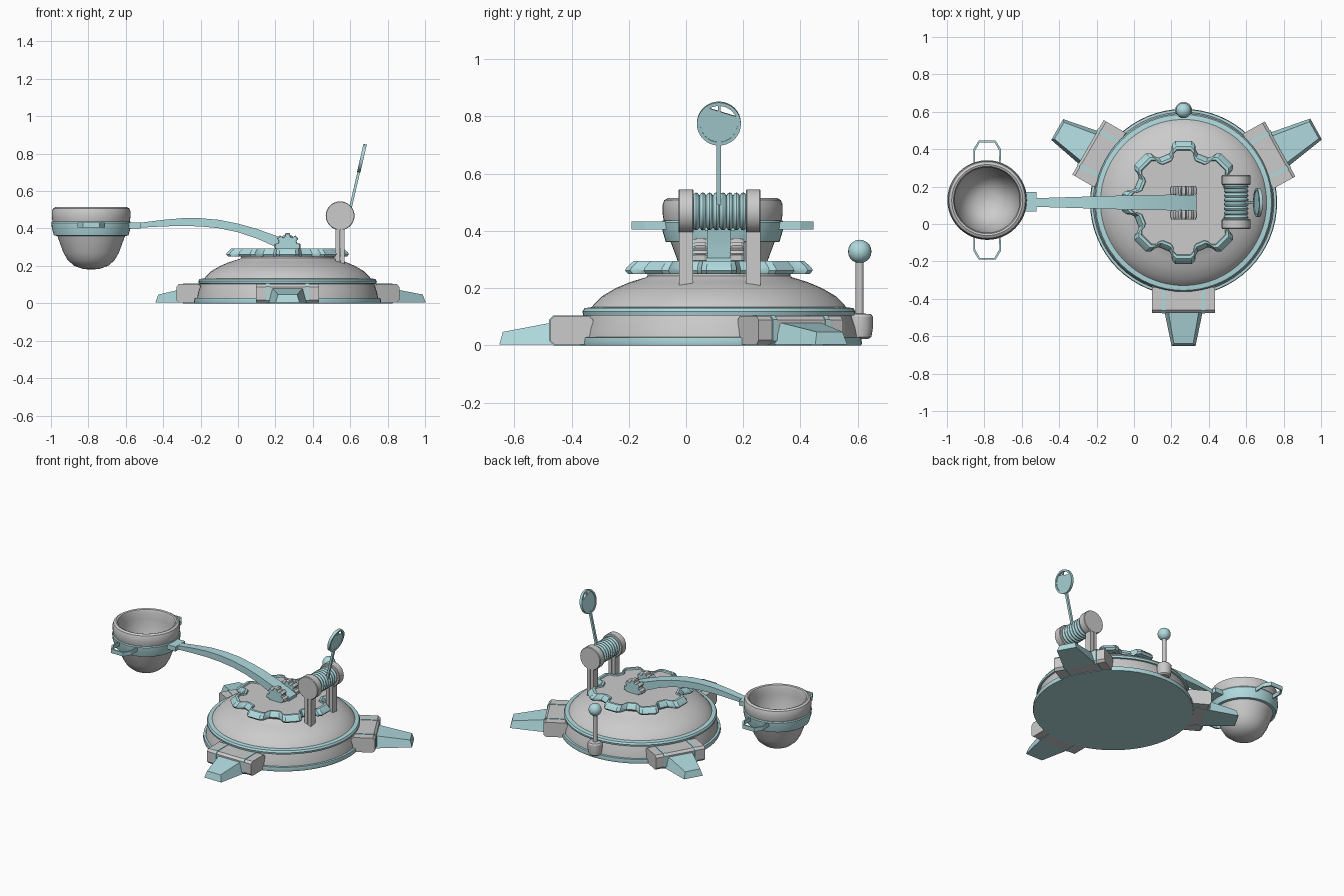
import bpy, bmesh
from math import sin, cos, pi, radians
from mathutils import Matrix, Vector

if "Cube" in bpy.data.objects:
    bpy.data.objects.remove(bpy.data.objects["Cube"])

TEAL = bpy.data.materials.new("teal")
TEAL.diffuse_color = (0.43, 0.70, 0.73, 1)
TEAL.use_nodes = True
TEAL.node_tree.nodes["Principled BSDF"].inputs["Base Color"].default_value = TEAL.diffuse_color
CX, CY = 0.265, 0.115
T = Matrix.Translation
AXIS_Y = Matrix.Rotation(pi / 2, 4, 'X')   # local z -> -y


def loft(name, rings, mat=None, m=Matrix(), loop=False):
    """Skin a list of closed rings, capping both ends unless looped."""
    bm = bmesh.new()
    rows = [[bm.verts.new(m @ Vector(p)) for p in r] for r in rings]
    n = len(rows[0])
    pairs = list(zip(rows, rows[1:])) + ([(rows[-1], rows[0])] if loop else [])
    for a, b in pairs:
        for i in range(n):
            j = (i + 1) % n
            bm.faces.new((a[i], a[j], b[j], b[i]))
    if not loop:
        bm.faces.new(rows[0])
        bm.faces.new(rows[-1])
    bmesh.ops.recalc_face_normals(bm, faces=bm.faces)
    me = bpy.data.meshes.new(name)
    bm.to_mesh(me)
    bm.free()
    if mat:
        me.materials.append(mat)
    ob = bpy.data.objects.new(name, me)
    bpy.context.collection.objects.link(ob)
    return ob


def lathe(name, prof, mat=None, m=Matrix(), n=48, loop=False):
    return loft(name, [[(r * cos(2 * pi * i / n), r * sin(2 * pi * i / n), z) for i in range(n)]
                       for r, z in prof], mat, m, loop)


def box(name, lo, hi, mat=None, m=Matrix()):
    (a, b, c), (d, e, f) = lo, hi
    return loft(name, [[(a, b, z), (d, b, z), (d, e, z), (a, e, z)] for z in (c, f)], mat, m)


def prism_y(name, pts, y0, y1, mat=None, m=Matrix()):
    return loft(name, [[(x, y, z) for x, z in pts] for y in (y0, y1)], mat, m)


def gear(name, steps, teeth, root, tip, mat=None, m=Matrix(), loop=False):
    """Toothed outline; steps are (scale, z) levels."""
    w = 360 / teeth
    shape = [(-.36, 0), (-.29, .3), (-.25, .75), (-.17, 1), (.17, 1), (.25, .75), (.29, .3), (.36, 0)]
    out = []
    for k in range(teeth):
        for f, h in shape:
            a, r = radians(w * (k + f)), root + (tip - root) * h
            out.append((r * cos(a), r * sin(a)))
    return loft(name, [[(x * s, y * s, z) for x, y in out] for s, z in steps], mat, m, loop)


# Round base
C = T((CX, CY, 0))
lathe("base_skirt", [(.497, 0), (.5, .008), (.497, .028), (.47, .03)], TEAL, C, 64)
lathe("base_wall", [(.484, .025), (.478, .06), (.462, .108)], None, C, 64)
lathe("base_band", [(.45, .102), (.474, .105), (.477, .118), (.47, .13), (.44, .134)], TEAL, C, 64)
lathe("dome", [(.45, .125), (.438, .142), (.408, .172), (.36, .2), (.31, .221), (.255, .238),
               (.25, .242), (.25, .262)], None, C, 64)

# Toothed turntable with a sunken plate
gear("turntable_rim", [(.97, .25), (1, .262), (.985, .272), (.91, .294), (.86, .294), (.84, .28), (.84, .25)],
     8, .272, .331, TEAL, C, True)
gear("turntable_plate", [(.86, .255), (.86, .285)], 8, .272, .331, None, C)

# Three feet around the base
for name, ang, tip in (("front", -90, .767), ("right", 29, .81), ("left", 150, .78)):
    m = C @ Matrix.Rotation(radians(ang), 4, 'Z')
    side = [(.44, .003), (.575, .003), (.59, .018), (.59, .088), (.575, .102), (.455, .102), (.44, .09)]
    prism_y(name + "_foot_block", side, -.168, .168, None, m)
    big = [(.515 + (x - .515) * 1.05, .0525 + (z - .0525) * 1.06) for x, z in side]
    for s in (-1, 1):
        prism_y(name + "_foot_stripe", big, s * .105 - .009, s * .105 + .009, TEAL, m)
    loft(name + "_foot_toe", [
        [(x, -w, .003), (x, w, .003), (x - d, w * .8, z), (x - d, -w * .8, z)]
        for x, w, z, d in ((.57, .105, .082, 0), (tip, .064, .047, .012))], TEAL, m)

# Lever with ball at the back
B = T((CX, .607, 0))
lathe("lever_socket", [(.03, .022), (.041, .03), (.046, .06), (.046, .1), (.04, .109), (.015, .111)], None, B, 20)
lathe("lever_rod", [(.014, .1), (.014, .31)], None, B, 12)
lathe("lever_ball", [(max(.041 * sin(a * pi / 10), .0005), .328 - .041 * cos(a * pi / 10))
                     for a in range(11)], TEAL, B, 20)

# Arm hinge: toothed cheeks with teal faces
for y in (.05, .178):
    m = T((CX, y, .306)) @ AXIS_Y
    gear("hinge_cheek", [(.94, -.021), (1, -.015), (1, .015), (.94, .021)], 8, .054, .07, None, m)
    for s in (-1, 1):
        gear("hinge_face", [(.95, s * .018), (.93, s * .025)], 8, .054, .07, TEAL, m)
lathe("hinge_axle", [(.025, -.085), (.025, .085)], TEAL, T((CX, CY, .306)) @ AXIS_Y, 16)

# Curved throwing arm: (x, bottom, top, half width)
path = [(.335, .272, .305, .043), (.27, .275, .335, .043), (.2, .302, .362, .042), (.1, .347, .398, .04),
        (0, .38, .426, .038), (-.1, .401, .446, .036), (-.2, .411, .455, .033), (-.3, .414, .455, .03),
        (-.4, .411, .446, .027), (-.53, .404, .43, .023)]
loft("arm", [[(x, CY - w, b), (x, CY + w, b), (x, CY + w, t), (x, CY - w, t)] for x, b, t, w in path], TEAL)
box("arm_bracket", (-.6, .066, .4), (-.52, .17, .432), TEAL)

# Bucket
K = T((-.785, .128, 0))
lathe("bucket", [(.002, .18), (.045, .184), (.09, .2), (.125, .23), (.148, .27), (.17, .33), (.185, .37),
                 (.205, .43), (.21, .46), (.21, .49), (.204, .507), (.19, .515), (.18, .511), (.174, .495),
                 (.174, .45), (.163, .38), (.14, .3), (.1, .24), (.05, .215), (.002, .21)], None, K)
lathe("bucket_band", [(.175, .36), (.199, .362), (.21, .4), (.213, .43), (.209, .437), (.185, .437),
                      (.17, .36)], TEAL, K, loop=True)
for s in (-1, 1):
    pts = [(-.072, .19), (-.074, .272), (-.045, .318), (.045, .318), (.074, .272), (.072, .19)]
    loft("bucket_handle", [[(x * f, s * (y - g), z) for f, g, z in
                            ((1, 0, .405), (1, 0, .432), (.88, .009, .432), (.88, .009, .405))]
                           for x, y in pts], TEAL, K)

# Winch: posts, cheeks and coiled drum
WX, WZ = .546, .468
for y in (0, .235):
    lathe("winch_cheek", [(.074, -.026), (.077, -.022), (.077, .022), (.074, .026)], None,
          T((WX, y, WZ)) @ AXIS_Y, 32)
    for s in (-1, 1):
        box("winch_post", (WX + s * .013 - .0115, y - .025, .2), (WX + s * .013 + .0115, y + .025, WZ), None)
coil = [(.05, -.1)]
for k in range(8):
    z = -.094 + k * .0235
    coil += [(.056, z), (.064, z + .006), (.066, z + .0118), (.064, z + .0175)]
coil += [(.056, .094), (.05, .1)]
lathe("winch_coil", coil, TEAL, T((WX, .1175, WZ)) @ AXIS_Y, 28)

# Sighting disc on a leaning stalk, open near the top
S = T((.6625, CY, .775)) @ Matrix.Rotation(radians(13), 4, 'Y')
box("sight_stalk", (-.007, -.008, -.29), (.007, .008, -.066), TEAL, S)
lathe("sight_ring", [(.077, -.009), (.077, .009), (.065, .009), (.065, -.009)], TEAL,
      S @ Matrix.Rotation(pi / 2, 4, 'Y'), 32, True)
arc = [radians(124 + 257 * i / 24) for i in range(25)]
loft("sight_plate", [[(x, .068 * cos(a), .068 * sin(a)) for a in arc] for x in (-.005, .005)], TEAL, S)
box("sight_spoke", (-.005, -.004, .03), (.005, .006, .07), TEAL, S)

# Smooth the round surfaces, keep hard edges
for ob in bpy.context.collection.objects:
    ob.select_set(True)
    bpy.context.view_layer.objects.active = ob
bpy.ops.object.shade_smooth_by_angle(angle=radians(32))
